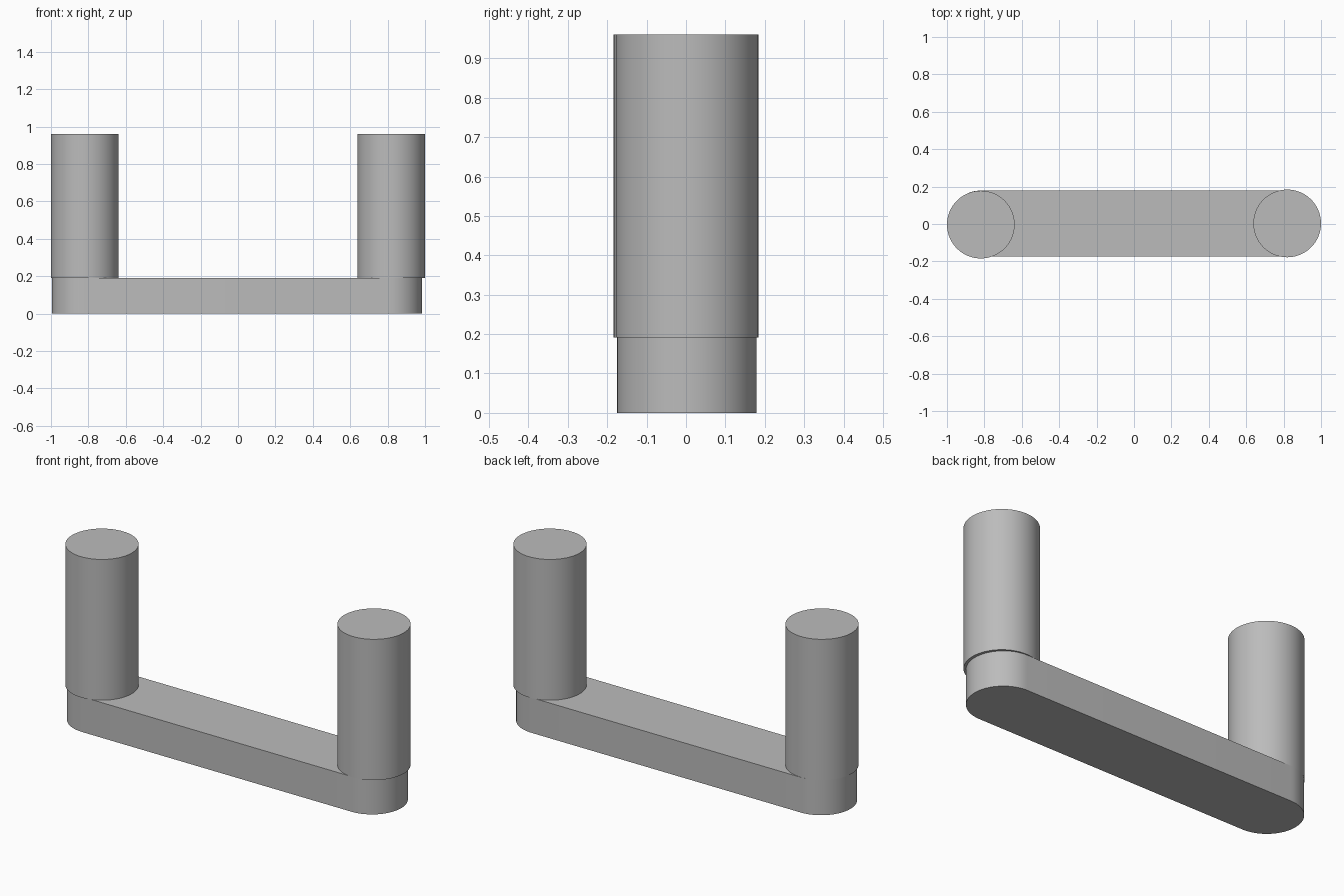
import bpy, bmesh, math

cube = bpy.data.objects.get("Cube")
if cube:
    bpy.data.objects.remove(cube, do_unlink=True)

grey = bpy.data.materials.new("plain grey")
grey.use_nodes = True
grey.diffuse_color = (0.5, 0.5, 0.5, 1)
grey.node_tree.nodes["Principled BSDF"].inputs["Base Color"].default_value = (0.5, 0.5, 0.5, 1)


def arc(cx, cy, radius, start, end, steps):
    """Points along a circular arc, both ends included."""
    angles = [start + (end - start) * i / steps for i in range(steps + 1)]
    return [(cx + radius * math.cos(a), cy + radius * math.sin(a)) for a in angles]


def extrude_outline(name, outline, bottom, top):
    """Closed prism from a flat outline, smooth round the sides."""
    bm = bmesh.new()
    face = bm.faces.new([bm.verts.new((x, y, bottom)) for x, y in outline])
    result = bmesh.ops.extrude_face_region(bm, geom=[face], use_keep_orig=True)
    for v in result["geom"]:
        if isinstance(v, bmesh.types.BMVert):
            v.co.z = top
    bmesh.ops.recalc_face_normals(bm, faces=bm.faces)
    mesh = bpy.data.meshes.new(name)
    bm.to_mesh(mesh)
    bm.free()
    mesh.materials.append(grey)
    obj = bpy.data.objects.new(name, mesh)
    bpy.context.collection.objects.link(obj)
    bpy.ops.object.select_all(action="DESELECT")
    obj.select_set(True)
    bpy.context.view_layer.objects.active = obj
    bpy.ops.object.shade_smooth_by_angle(angle=math.radians(30))


# Base bar with rounded ends
half = math.pi / 2
bar_radius, bar_y, bar_top = 0.177, 0.002, 0.192
bar_outline = (arc(0.808, bar_y, bar_radius, -half, half, 32)
               + arc(-0.818, bar_y, bar_radius, half, 3 * half, 32))
extrude_outline("base_bar", bar_outline, 0, bar_top)

# Upright posts, one at each end
for name, x, y in (("right_post", -0.819, -0.003), ("left_post", 0.819, 0.003)):
    circle = arc(x, y, 0.181, 0, 2 * math.pi, 64)[:-1]
    extrude_outline(name, circle, bar_top, 0.96)
